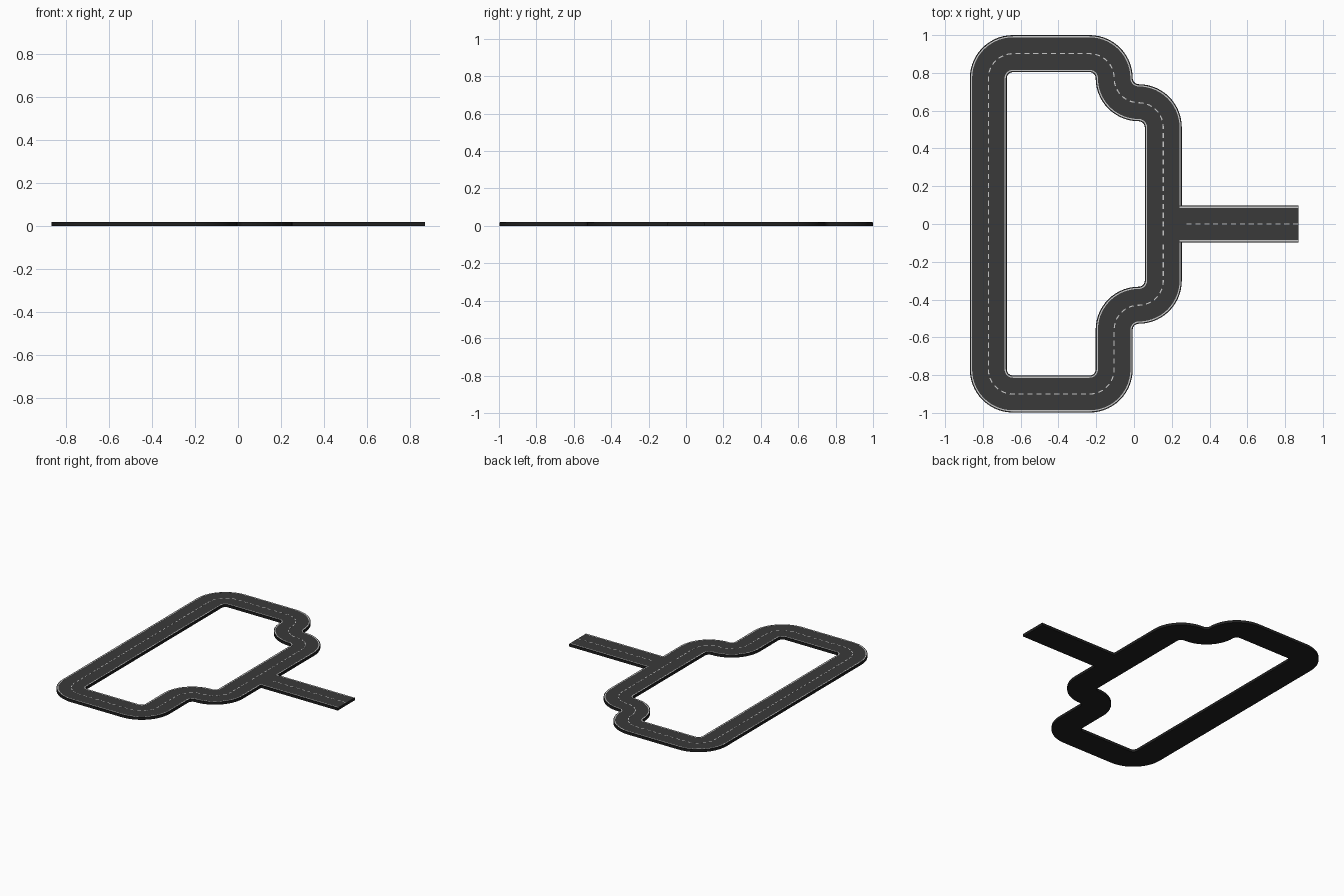
import bpy, bmesh, math
from mathutils import Vector

if "Cube" in bpy.data.objects:
    bpy.data.objects.remove(bpy.data.objects["Cube"])

HW = 0.098      # half width of the road
R = 0.13        # centreline corner radius
TOP = 0.0195    # asphalt height
STEM_X, END_X = 0.155, 0.87


def material(name, rgb):
    m = bpy.data.materials.new(name)
    m.diffuse_color = (*rgb, 1)
    m.use_nodes = True
    m.node_tree.nodes["Principled BSDF"].inputs["Base Color"].default_value = m.diffuse_color
    return m


BASE = material("dark_base", (0.014, 0.014, 0.014))
ASPHALT = material("asphalt", (0.042, 0.042, 0.042))
PAINT = material("pale_paint", (0.62, 0.62, 0.60))


def fillet_path(pts, seg=14):
    """Round the inner corners; return (point, left normal) pairs."""
    pts = [Vector(p) for p in pts]
    left = lambda d: Vector((-d.y, d.x))
    out = [(pts[0], left((pts[1] - pts[0]).normalized()))]
    for a, b, c in zip(pts, pts[1:], pts[2:]):
        d1, d2 = (b - a).normalized(), (c - b).normalized()
        turn = 1 if d1.cross(d2) > 0 else -1
        centre = b - d1 * R + left(d1) * turn * R
        for i in range(seg + 1):
            t = math.pi / 2 * i / seg
            n = left(d1) * math.cos(t) - d1 * turn * math.sin(t)
            out.append((centre - n * turn * R, n))
    out.append((pts[-1], left((pts[-1] - pts[-2]).normalized())))
    return out


def sweep(bm, path, lo, hi, z0, z1, closed=False):
    """Sweep a rectangular section, offset lo..hi from the path."""
    rings = []
    for p, n in path:
        rings.append([bm.verts.new((*(p + n * o), z))
                      for o, z in ((lo, z0), (hi, z0), (hi, z1), (lo, z1))])
    pairs = list(zip(rings, rings[1:]))
    if closed:
        pairs.append((rings[-1], rings[0]))
    else:
        bm.faces.new(rings[0])
        bm.faces.new(rings[-1][::-1])
    for a, b in pairs:
        for i in range(4):
            j = (i + 1) % 4
            bm.faces.new((a[i], a[j], b[j], b[i]))


def finish(bm, name, mat):
    bmesh.ops.recalc_face_normals(bm, faces=bm.faces)
    me = bpy.data.meshes.new(name)
    bm.to_mesh(me)
    bm.free()
    ob = bpy.data.objects.new(name, me)
    bpy.context.collection.objects.link(ob)
    me.materials.append(mat)
    bpy.ops.object.select_all(action='DESELECT')
    bpy.context.view_layer.objects.active = ob
    ob.select_set(True)
    bpy.ops.object.shade_smooth_by_angle(angle=math.radians(30))


def strip(name, path, lo, hi, z0, z1, mat, closed=False):
    bm = bmesh.new()
    sweep(bm, path, lo, hi, z0, z1, closed)
    finish(bm, name, mat)


def dashes(name, path, start, dash=0.027, period=0.047, half=0.003):
    """Short painted strips at even spacing along the path."""
    pos = [0.0]
    for (a, _), (b, _) in zip(path, path[1:]):
        pos.append(pos[-1] + (b - a).length)

    def at(s):
        for i in range(len(path) - 1):
            if s <= pos[i + 1] and pos[i + 1] > pos[i]:
                t = (s - pos[i]) / (pos[i + 1] - pos[i])
                return (path[i][0].lerp(path[i + 1][0], t),
                        path[i][1].lerp(path[i + 1][1], t).normalized())
        return path[-1]

    bm = bmesh.new()
    s = start
    while s + dash <= pos[-1]:
        sweep(bm, [at(s), at(s + dash / 2), at(s + dash)],
              -half, half, TOP - 0.001, TOP + 0.0005)
        s += period
    finish(bm, name, PAINT)


# Loop starts and ends at the junction; left of travel is the outer side
loop = fillet_path([(STEM_X, -HW), (STEM_X, -0.43), (-0.105, -0.43),
                    (-0.105, -0.9), (-0.771, -0.9), (-0.771, 0.902),
                    (-0.105, 0.902), (-0.105, 0.642), (STEM_X, 0.642),
                    (STEM_X, HW)])
AW = HW - 0.004   # asphalt half width
LI, LO = HW - 0.012, HW - 0.006   # edge line offsets
Z = (TOP - 0.001, TOP + 0.0005)

# Loop road
strip("loop_base", loop, -HW, HW, 0, TOP - 0.001, BASE, True)
strip("loop_asphalt", loop, -AW, AW, TOP - 0.002, TOP, ASPHALT, True)
strip("loop_outer_line", loop, LI, LO, *Z, PAINT)
strip("loop_inner_line", loop, -LO, -LI, *Z, PAINT, True)
dashes("loop_centre_dashes", loop + [loop[0]], 0.01)

# Side road
up = Vector((0, 1))
stem = lambda x: [(Vector((x, 0)), up), (Vector((END_X, 0)), up)]
strip("side_road_base", stem(STEM_X + HW), -HW, HW, 0, TOP - 0.001, BASE)
strip("side_road_asphalt", stem(STEM_X + AW), -AW, AW, TOP - 0.002, TOP, ASPHALT)
for name, sgn in (("left", 1), ("right", -1)):
    strip("side_road_line_" + name, stem(STEM_X + LI),
          sgn * LI, sgn * LO, *Z, PAINT)
dashes("side_road_dashes", stem(STEM_X + HW), 0.025)
